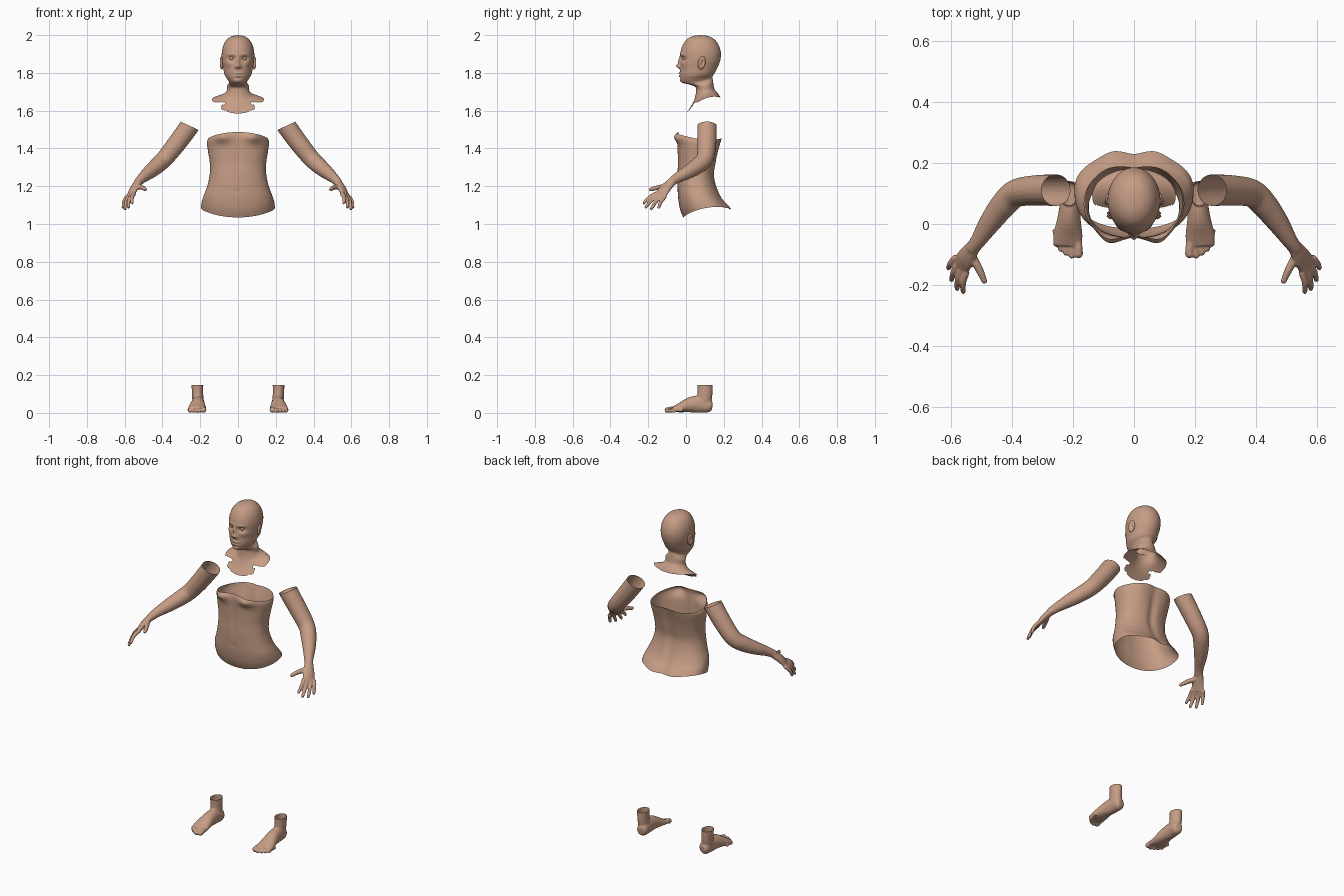
import bpy, bmesh, math
from mathutils import Vector, Matrix

if "Cube" in bpy.data.objects:
    bpy.data.objects.remove(bpy.data.objects["Cube"], do_unlink=True)

skin = bpy.data.materials.new("warm_skin")
skin.use_nodes = True
SKIN_COLOUR = (0.56, 0.335, 0.235, 1)
skin.diffuse_color = SKIN_COLOUR
skin.node_tree.nodes["Principled BSDF"].inputs["Base Color"].default_value = SKIN_COLOUR


def make_object(name, bm):
    mesh = bpy.data.meshes.new(name)
    bm.to_mesh(mesh)
    bm.free()
    mesh.materials.append(skin)
    mesh.shade_smooth()
    obj = bpy.data.objects.new(name, mesh)
    bpy.context.collection.objects.link(obj)
    return obj


def spline(rows, steps):
    """Catmull-Rom interpolation through rows of numbers."""
    rows = [Vector(r) for r in rows]
    out = []
    for i in range(len(rows) - 1):
        a, b = rows[max(i - 1, 0)], rows[i]
        c, d = rows[i + 1], rows[min(i + 2, len(rows) - 1)]
        for k in range(steps):
            t = k / steps
            out.append(b + (c - a) * (t / 2)
                       + (2 * a - 5 * b + 4 * c - d) * (t * t / 2)
                       + (3 * b - a - 3 * c + d) * (t ** 3 / 2))
    return out + [rows[-1]]


def bridge(bm, rings):
    count = len(rings[0])
    for a, b in zip(rings, rings[1:]):
        for i in range(count):
            j = (i + 1) % count
            bm.faces.new((a[i], a[j], b[j], b[i]))


def power(value, exponent):
    return math.copysign(abs(value) ** exponent, value)


def body_shell(name, rows, bumps, sides, steps, square=1.0, cut=None):
    """Rows: front y, back y, half width, then z at front, side and back.
    Bumps: x, z, x radius, z radius, y push, facing (1 front, -1 back)."""
    bm = bmesh.new()
    rings = []
    for yf, yb, w, zf, zs, zb in spline(rows, steps):
        ring = []
        for i in range(sides):
            angle = math.tau * i / sides
            s, c = power(math.sin(angle), square), power(math.cos(angle), square)
            t = (1 - c) / 2
            x, y = w * s, yf + (yb - yf) * t
            z = zf + (zb - zf) * t + (zs - (zf + zb) / 2) * s * s
            push = 0
            for bx, bz, rx, rz, amount, facing in bumps:
                mask = max(0, min(1, 2 * c * facing))
                push += mask * amount * math.exp(
                    -((abs(x) - bx) / rx) ** 2 - ((z - bz) / rz) ** 2)
            ring.append(bm.verts.new((x, y + push, z)))
        rings.append(ring)
    bridge(bm, rings)
    bmesh.ops.remove_doubles(bm, verts=bm.verts, dist=0.0001)
    if cut:
        doomed = [f for f in bm.faces if cut(f.calc_center_median())]
        bmesh.ops.delete(bm, geom=doomed, context="FACES")
    bmesh.ops.recalc_face_normals(bm, faces=bm.faces)
    return make_object(name, bm)


def tube(bm, points, side, sign, sides=20):
    """Closed limb segment; points are x, y, z, width radius, height radius."""
    path = spline(points, 6)
    centres = [Vector(p[:3]) for p in path]
    rings = []
    for i, p in enumerate(path):
        along = (centres[min(i + 1, len(path) - 1)] - centres[max(i - 1, 0)]).normalized()
        up = along.cross(Vector(side)).normalized()
        across = up.cross(along)
        ring = []
        for k in range(sides):
            a = math.tau * k / sides
            co = centres[i] + across * p[3] * math.cos(a) + up * p[4] * math.sin(a)
            ring.append(bm.verts.new((co.x * sign, co.y, co.z)))
        rings.append(ring)
    bridge(bm, rings)
    bm.faces.new(rings[0])
    bm.faces.new(rings[-1])


def digit(bm, points, side, sign):
    """Round tube with a ball tip, for fingers and toes."""
    tube(bm, [(*p, p[3]) for p in points], side, sign, 12)
    x, y, z, r = points[-1]
    bmesh.ops.create_uvsphere(bm, u_segments=12, v_segments=8, radius=r,
                              matrix=Matrix.Translation((x * sign, y, z)))


def fuse_and_open(name, bm, cut_point, cut_normal, sign):
    """Merge the segments into one skin, then slice the end open."""
    bmesh.ops.recalc_face_normals(bm, faces=bm.faces)
    obj = make_object(name, bm)
    remesh = obj.modifiers.new("fuse", "REMESH")
    remesh.mode = "VOXEL"
    remesh.voxel_size = 0.004
    smooth = obj.modifiers.new("soften", "SMOOTH")
    smooth.iterations = 4
    graph = bpy.context.evaluated_depsgraph_get()
    mesh = bpy.data.meshes.new_from_object(obj.evaluated_get(graph))
    bpy.data.objects.remove(obj, do_unlink=True)
    bm = bmesh.new()
    bm.from_mesh(mesh)
    flip = Vector((sign, 1, 1))
    bmesh.ops.bisect_plane(bm, geom=bm.verts[:] + bm.edges[:] + bm.faces[:],
                           plane_co=Vector(cut_point) * flip,
                           plane_no=Vector(cut_normal) * flip, clear_outer=True)
    make_object(name, bm)


# Head, neck and collar
head_rows = [
    (.075, .075, 0, 2, 2, 2), (.035, .12, .034, 1.994, 1.994, 1.994),
    (.003, .152, .06, 1.976, 1.976, 1.976), (-.018, .174, .078, 1.945, 1.945, 1.945),
    (-.03, .185, .086, 1.905, 1.905, 1.905), (-.031, .181, .085, 1.865, 1.865, 1.865),
    (-.031, .168, .079, 1.83, 1.83, 1.83), (-.032, .152, .071, 1.79, 1.79, 1.8),
    (-.028, .142, .057, 1.762, 1.768, 1.785), (-.016, .14, .047, 1.747, 1.752, 1.773),
    (.02, .142, .05, 1.738, 1.743, 1.763), (.05, .144, .058, 1.724, 1.73, 1.748),
    (.053, .15, .06, 1.7, 1.705, 1.715), (.045, .165, .076, 1.66, 1.687, 1.697),
    (.025, .175, .11, 1.622, 1.672, 1.683), (0, .182, .137, 1.585, 1.66, 1.67)]
face_bumps = [
    (0, 1.836, .011, .012, -.02, 1), (0, 1.862, .009, .02, -.011, 1),   # nose
    (.013, 1.832, .006, .007, -.009, 1),                                # nostrils
    (.034, 1.876, .019, .013, .013, 1), (.035, 1.897, .024, .007, -.004, 1),  # sockets, brows
    (0, 1.798, .018, .005, -.007, 1), (0, 1.783, .016, .006, -.007, 1),  # lips
    (0, 1.79, .024, .0025, .005, 1), (0, 1.772, .02, .005, .003, 1),
    (0, 1.757, .018, .011, -.005, 1), (.05, 1.848, .018, .016, -.006, 1)]  # chin, cheeks


def collar_notch(p):
    if p.y > .09 or p.z > 1.645:
        return False
    limit = .06 if p.z < 1.602 else .088 if p.z < 1.632 else .07
    return abs(p.x) > limit


body_shell("head_and_collar", head_rows, face_bumps, 128, 9, cut=collar_notch)

# Torso shell, open at both ends
torso_rows = [
    (-.04, .188, .158, 1.487, 1.45, 1.455), (-.046, .18, .165, 1.455, 1.43, 1.43),
    (-.045, .168, .158, 1.39, 1.38, 1.38), (-.044, .158, .149, 1.32, 1.32, 1.32),
    (-.046, .15, .15, 1.26, 1.26, 1.26), (-.045, .162, .163, 1.2, 1.2, 1.2),
    (-.042, .187, .182, 1.14, 1.15, 1.14), (-.032, .212, .192, 1.08, 1.115, 1.105),
    (-.015, .23, .196, 1.035, 1.085, 1.078)]
torso_bumps = [
    (.085, 1.462, .045, .032, -.028, 1), (0, 1.38, .015, .12, .005, 1),  # chest, midline
    (0, 1.175, .008, .008, .006, 1), (0, 1.28, .022, .16, -.012, -1),   # navel, spine
    (.07, 1.07, .045, .05, .014, -1), (.085, 1.43, .05, .08, .008, -1)]  # hips, shoulder blades
body_shell("torso", torso_rows, torso_bumps, 96, 8, square=0.88)

# Limb paths, drawn for the left side and flipped for the right
arm = [(.222, .112, 1.575, .051), (.258, .111, 1.517, .052), (.325, .11, 1.425, .05),
       (.388, .1, 1.347, .046), (.43, .06, 1.307, .043), (.472, .005, 1.272, .036),
       (.51, -.053, 1.24, .026), (.532, -.083, 1.217, .022)]
palm = [(.522, -.068, 1.23, .022, .02), (.55, -.11, 1.188, .033, .018),
        (.568, -.136, 1.152, .036, .012)]
knuckle_line = (-.037, -.055, .015)
first_knuckle, last_knuckle = Vector((.55, -.157, 1.162)), Vector((.584, -.108, 1.148))
finger_tips = [(.56, -.222, 1.112), (.58, -.212, 1.09), (.598, -.183, 1.081), (.608, -.144, 1.089)]
thumb = [(.535, -.1, 1.2, .015), (.508, -.148, 1.193, .013), (.491, -.187, 1.183, .01)]

foot = [(.205, .138, .036, .018, .02), (.207, .122, .038, .031, .036),
        (.21, .07, .046, .033, .046), (.213, .02, .042, .038, .04),
        (.216, -.03, .028, .047, .026), (.217, -.07, .018, .048, .014)]
ankle = [(.215, .1, .18, .032, .041), (.214, .1, .1, .03, .04), (.21, .09, .04, .03, .04)]
toes = [(.182, -.098, .015), (.204, -.103, .011), (.223, -.095, .01),
        (.24, -.082, .01), (.255, -.066, .01)]

for label, sign in (("left", 1), ("right", -1)):
    # Arm with hand
    bm = bmesh.new()
    tube(bm, [(*p, p[3]) for p in arm], (0, 1, 1), sign)
    tube(bm, palm, knuckle_line, sign)
    for i, tip in enumerate(finger_tips):
        base, end = first_knuckle.lerp(last_knuckle, i / 3), Vector(tip)
        middle = base.lerp(end, 0.5) + Vector((.006, -.004, .004))
        digit(bm, [(*base, .0115), (*middle, .0105), (*end, .0085)], knuckle_line, sign)
    digit(bm, thumb, (0, 0, 1), sign)
    fuse_and_open(label + "_arm", bm, (.256, .11, 1.52), (-.42, 0, .9), sign)

    # Foot with toes
    bm = bmesh.new()
    tube(bm, foot, (1, 0, 0), sign)
    tube(bm, ankle, (1, 0, 0), sign)
    for x, y, r in toes:
        digit(bm, [(x + .004, y + .05, r + .006, r), (x, y + .02, r + .005, r * .9),
                   (x, y, r, r)], (1, 0, 0), sign)
    fuse_and_open(label + "_foot", bm, (0, 0, .148), (0, 0, 1), sign)

    # Eye, and ear with raised rim
    bm = bmesh.new()
    place = Matrix.Translation((.033 * sign, -.006, 1.877))
    bmesh.ops.create_uvsphere(bm, u_segments=20, v_segments=12, radius=.0125, matrix=place)
    make_object(label + "_eye", bm)
    bm = bmesh.new()
    place = (Matrix.Translation((.086 * sign, .083, 1.853))
             @ Matrix.Rotation(-.2, 4, "X") @ Matrix.Rotation(.35 * sign, 4, "Z"))
    bmesh.ops.create_uvsphere(bm, u_segments=24, v_segments=16, radius=1,
                              matrix=place @ Matrix.Diagonal((.011, .02, .035, 1)))
    for v in bm.verts:
        local = place.inverted() @ v.co
        if local.x * sign > 0:
            v.co.x -= sign * .012 * math.exp(-(local.y / .01) ** 2 - (local.z / .018) ** 2)
    make_object(label + "_ear", bm)
